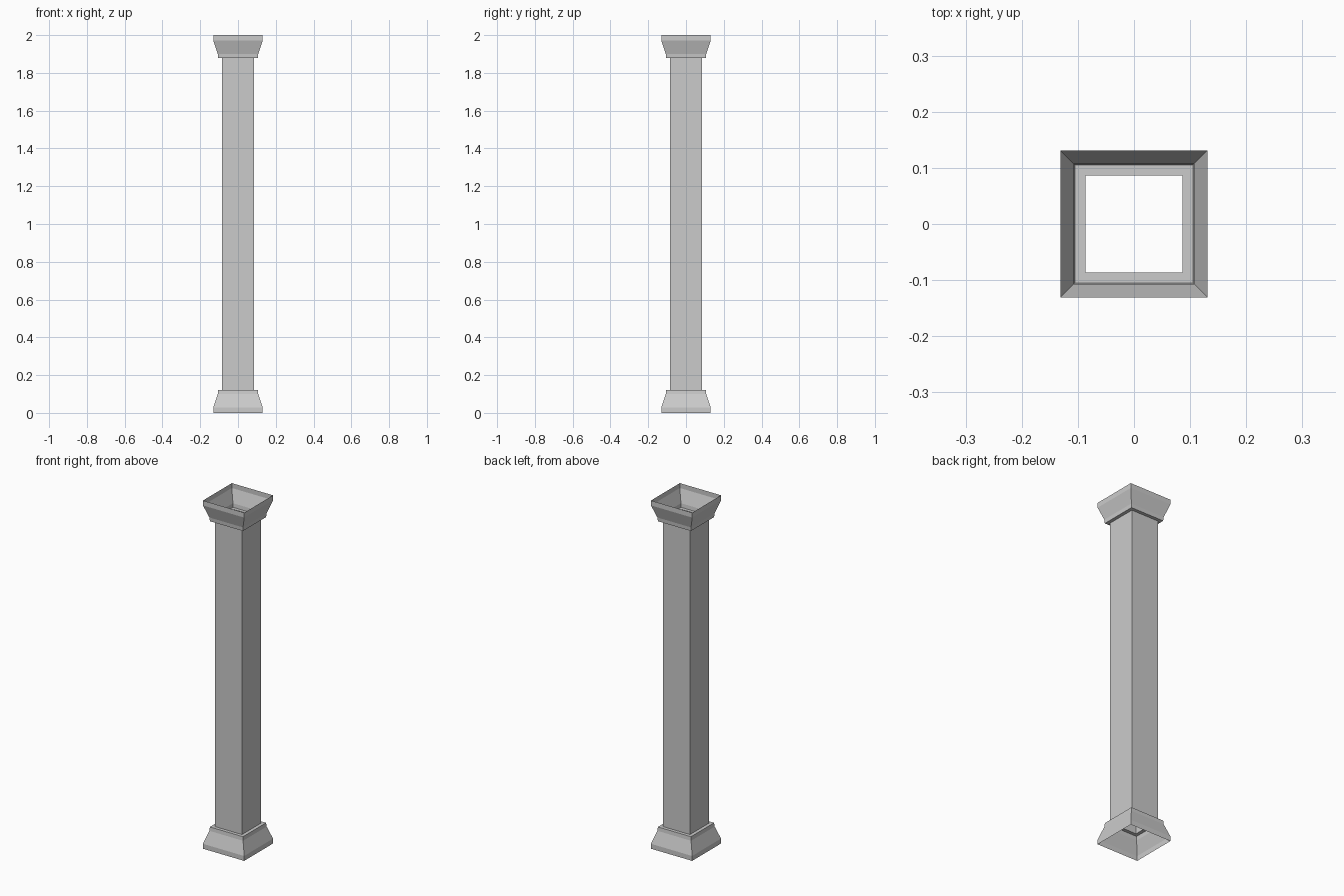
import bpy, bmesh

if "Cube" in bpy.data.objects:
    bpy.data.objects.remove(bpy.data.objects["Cube"])


def square_sweep(name, profile):
    """Open square tube following (half_width, z) profile points."""
    bm = bmesh.new()
    rings = [[bm.verts.new((sx * w, sy * w, z))
              for sx, sy in ((-1, -1), (1, -1), (1, 1), (-1, 1))]
             for w, z in profile]
    for low, high in zip(rings, rings[1:]):
        for i in range(4):
            j = (i + 1) % 4
            bm.faces.new((low[i], low[j], high[j], high[i]))
    mesh = bpy.data.meshes.new(name)
    bm.to_mesh(mesh)
    bm.free()
    obj = bpy.data.objects.new(name, mesh)
    bpy.context.collection.objects.link(obj)
    return obj


HEIGHT = 2.0
SHAFT = 0.086

# Flared moulding with a flat ledge meeting the shaft
moulding = [(0.131, 0.0), (0.131, 0.028), (0.107, 0.1),
            (0.105, 0.122), (SHAFT, 0.122)]

# Base, and the same moulding flipped as the capital
square_sweep("base", moulding)
square_sweep("capital", [(w, HEIGHT - z) for w, z in reversed(moulding)])

# Hollow square shaft
square_sweep("shaft", [(SHAFT, 0.122), (SHAFT, HEIGHT - 0.122)])
